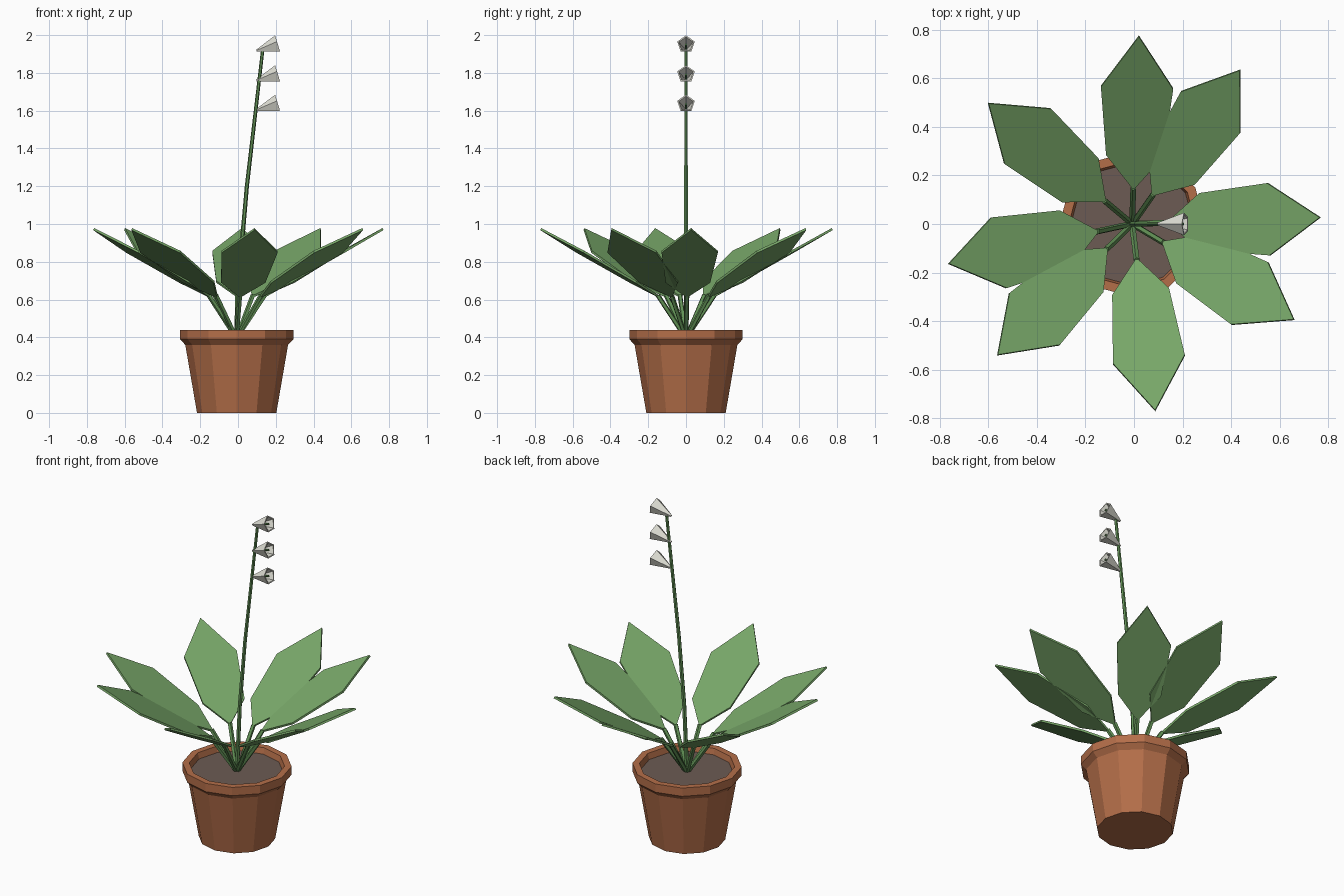
import bpy, math
from mathutils import Vector, Matrix

if "Cube" in bpy.data.objects:
    bpy.data.objects.remove(bpy.data.objects["Cube"])


def material(name, r, g, b):
    lin = lambda c: ((c / 255 + 0.055) / 1.055) ** 2.4
    m = bpy.data.materials.new(name)
    m.diffuse_color = (lin(r), lin(g), lin(b), 1)
    m.use_nodes = True
    m.node_tree.nodes["Principled BSDF"].inputs["Base Color"].default_value = m.diffuse_color
    return m


TERRACOTTA = material("terracotta", 180, 110, 73)
SOIL = material("soil", 108, 91, 83)
LEAF = material("leaf green", 119, 166, 104)
STEM = material("stem green", 98, 146, 86)
WHITE = material("petal white", 222, 222, 212)
CX = -0.007  # plant axis


def make(name, verts, faces, mat, matrix=Matrix()):
    me = bpy.data.meshes.new(name)
    me.from_pydata([matrix @ Vector(v) for v in verts], [], faces)
    me.materials.append(mat)
    ob = bpy.data.objects.new(name, me)
    bpy.context.collection.objects.link(ob)
    return ob


def lathe(name, profile, n, mat, matrix=Matrix()):
    """Revolve (radius, z) points about z, capping both ends."""
    verts = [(r * math.cos(2 * math.pi * i / n), r * math.sin(2 * math.pi * i / n), z)
             for r, z in profile for i in range(n)]
    faces = [(k * n + i, k * n + (i + 1) % n, (k + 1) * n + (i + 1) % n, (k + 1) * n + i)
             for k in range(len(profile) - 1) for i in range(n)]
    last = (len(profile) - 1) * n
    faces += [tuple(reversed(range(n))), tuple(range(last, last + n))]
    return make(name, verts, faces, mat, matrix)


def tube(name, points, radii, n, mat):
    """Tapered tube along a path, with rings square to the path."""
    pts = [Vector(p) for p in points]
    verts = []
    for k, p in enumerate(pts):
        d = (pts[min(k + 1, len(pts) - 1)] - pts[max(k - 1, 0)]).normalized()
        u = d.orthogonal().normalized() if abs(d.y) > 0.9 else d.cross(Vector((0, 1, 0))).normalized()
        v = d.cross(u)
        for i in range(n):
            a = 2 * math.pi * i / n
            verts.append(p + radii[k] * (u * math.cos(a) + v * math.sin(a)))
    faces = [(k * n + i, k * n + (i + 1) % n, (k + 1) * n + (i + 1) % n, (k + 1) * n + i)
             for k in range(len(pts) - 1) for i in range(n)]
    last = (len(pts) - 1) * n
    faces += [tuple(reversed(range(n))), tuple(range(last, last + n))]
    return make(name, verts, faces, mat)


# Pot and soil
axis = Matrix.Translation((CX, 0, 0))
lathe("pot", [(0.21, 0), (0.272, 0.36), (0.30, 0.39), (0.30, 0.44), (0.262, 0.44), (0.25, 0.39)],
      12, TERRACOTTA, axis)
lathe("soil", [(0.245, 0.38), (0.253, 0.405)], 12, SOIL, axis)

# Leaves: one flat six-sided blade, rising outwards, each on a stalk
half = [(0.14, 0.0), (0.28, 0.118), (0.56, 0.149), (0.772, 0.0)]
outline = half + [(r, -w) for r, w in half[2:0:-1]]
slope = 0.36 / 0.635
normal = Vector((-slope, 0, 1)).normalized() * 0.012
for i, angle in enumerate([88, 55, 2, -30.6, -83, -135.8, -167.8, 140], 1):
    turn = axis @ Matrix.Rotation(math.radians(angle), 4, 'Z')
    top = [Vector((r, w, 0.62 + slope * (r - 0.14))) for r, w in reversed(outline)]
    n = len(top)
    faces = [tuple(reversed(range(n))), tuple(range(n, 2 * n))]
    faces += [(j, (j + 1) % n, n + (j + 1) % n, n + j) for j in range(n)]
    make(f"leaf_{i}", top + [p - normal for p in top], faces, LEAF, turn)
    tube(f"leaf_stalk_{i}", [turn @ Vector((0, 0, 0.395)), turn @ Vector((0.15, 0, 0.622))],
         [0.013, 0.013], 5, STEM)

# Flower stem
tube("flower_stem", [(CX, 0, 0.395), (0.012, 0, 0.8), (0.047, 0, 1.2), (0.13, 0, 1.915)],
     [0.013, 0.012, 0.011, 0.009], 6, STEM)

# Three bell flowers, hollow five-sided cones tilted upwards, with a pistil
for i, z in enumerate([1.917, 1.759, 1.603], 1):
    place = Matrix.Translation((0.098, 0, z)) @ Matrix.Rotation(math.radians(73), 4, 'Y') \
        @ Matrix.Rotation(math.pi, 4, 'Z')
    lathe(f"bell_{i}", [(0.006, 0), (0.049, 0.118), (0.041, 0.118), (0.008, 0.035)], 5, WHITE, place)
    tube(f"pistil_{i}", [place @ Vector((0, 0, 0.03)), place @ Vector((0, 0, 0.112))],
         [0.006, 0.006], 5, STEM)

# Consistent outward normals
import bmesh
for ob in bpy.context.collection.objects:
    bm = bmesh.new()
    bm.from_mesh(ob.data)
    bmesh.ops.recalc_face_normals(bm, faces=bm.faces)
    bm.to_mesh(ob.data)
    bm.free()
